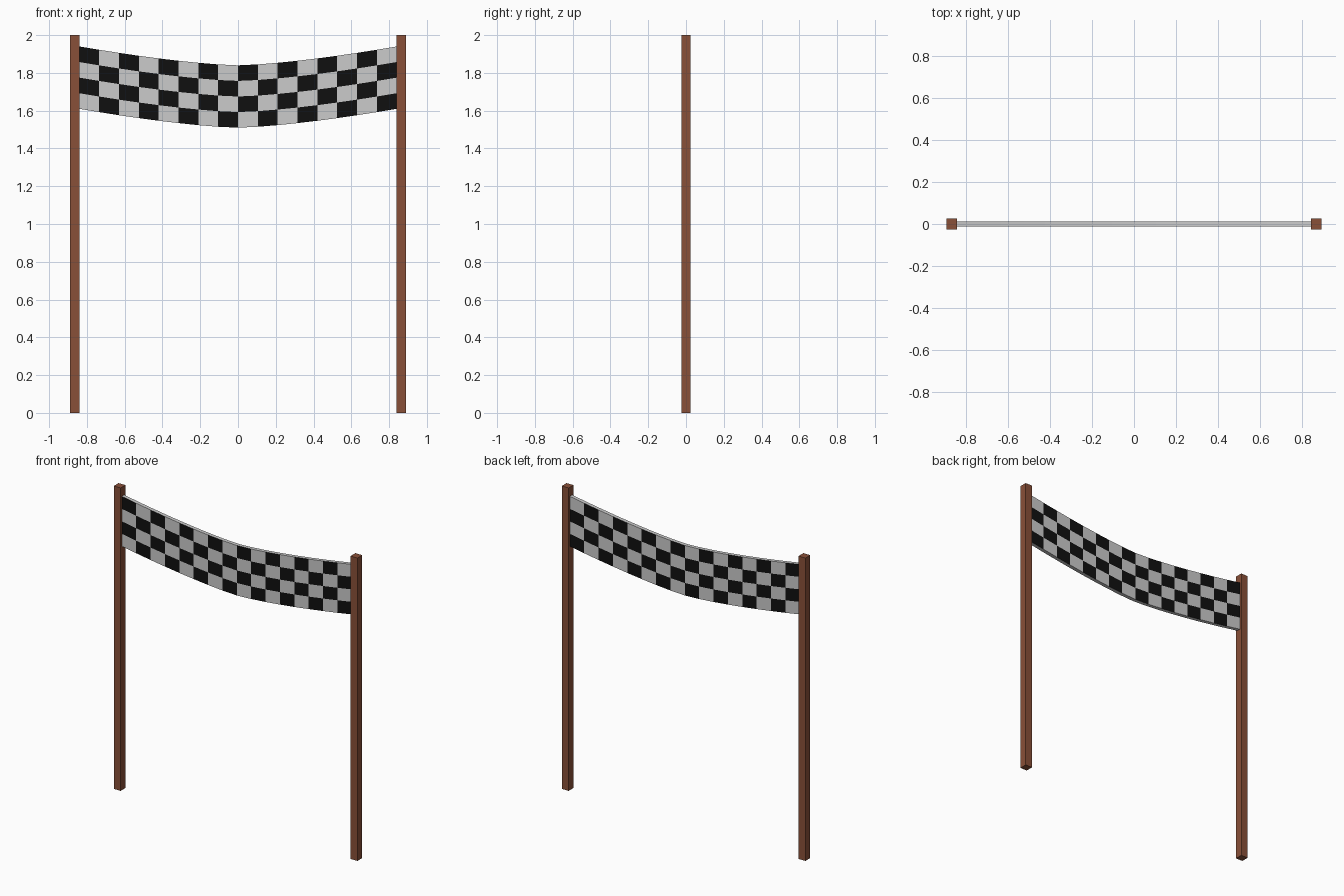
import bpy, bmesh

if "Cube" in bpy.data.objects:
    bpy.data.objects.remove(bpy.data.objects["Cube"])

COLS, ROWS = 16, 4
HALF_W, HALF_T = 0.84, 0.0125
TOP_MID, SAG, HEIGHT = 1.84, 0.10, 0.33


def material(name, rgb):
    m = bpy.data.materials.new(name)
    m.diffuse_color = (*rgb, 1)
    m.use_nodes = True
    m.node_tree.nodes["Principled BSDF"].inputs["Base Color"].default_value = m.diffuse_color
    return m


white = material("white_cloth", (0.8, 0.8, 0.8))
black = material("black_cloth", (0.005, 0.005, 0.005))
wood = material("brown_wood", (0.25, 0.08, 0.04))


def add_object(name, bm, mats):
    bmesh.ops.recalc_face_normals(bm, faces=bm.faces)
    mesh = bpy.data.meshes.new(name)
    bm.to_mesh(mesh)
    bm.free()
    for m in mats:
        mesh.materials.append(m)
    ob = bpy.data.objects.new(name, mesh)
    bpy.context.collection.objects.link(ob)


# Square posts
for side, x in (("left", -0.865), ("right", 0.865)):
    bm = bmesh.new()
    bmesh.ops.create_cube(bm, size=1)
    for v in bm.verts:
        v.co = (x + v.co.x * 0.05, v.co.y * 0.05, 1 + v.co.z * 2)
    add_object(side + "_post", bm, [wood])

# Sagging chequered banner: a grid of cells, thickened in y
bm = bmesh.new()
grid = []
for i in range(COLS + 1):
    t = 2 * i / COLS - 1
    top = TOP_MID + SAG * abs(t) ** 1.45
    grid.append([bm.verts.new((t * HALF_W, -HALF_T, top - HEIGHT * j / ROWS))
                 for j in range(ROWS + 1)])
for i in range(COLS):
    for j in range(ROWS):
        f = bm.faces.new((grid[i][j], grid[i][j + 1], grid[i + 1][j + 1], grid[i + 1][j]))
        f.material_index = (i + j + 1) % 2
front = list(bm.faces)
# Back copy keeps the pattern; the rim is plain white cloth
copy = bmesh.ops.duplicate(bm, geom=front)["geom"]
bmesh.ops.translate(bm, vec=(0, 2 * HALF_T, 0),
                    verts=[g for g in copy if isinstance(g, bmesh.types.BMVert)])
rim = bmesh.ops.bridge_loops(bm, edges=[e for e in bm.edges if e.is_boundary])
for f in rim["faces"]:
    f.material_index = 0
add_object("banner", bm, [white, black])
